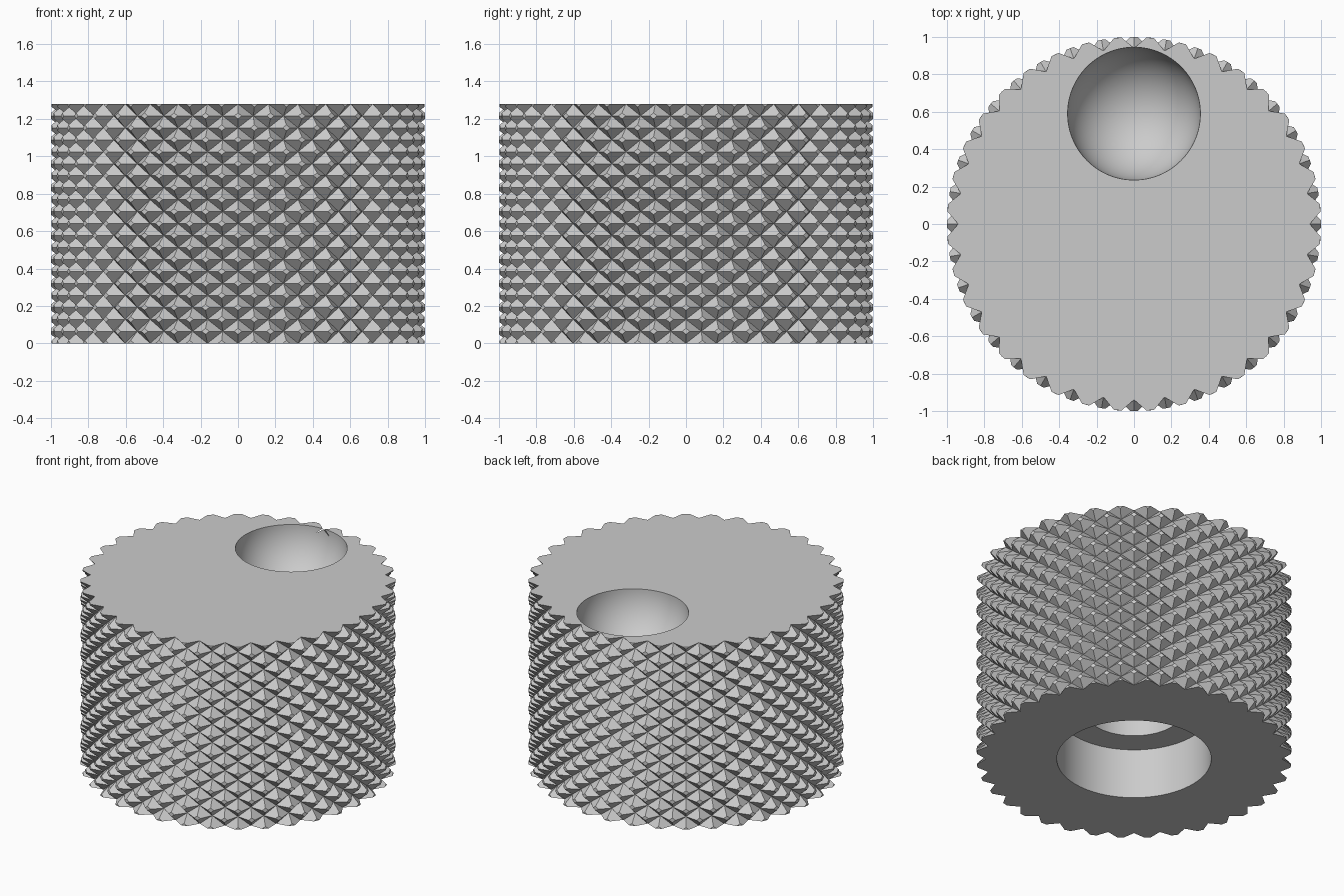
import bpy, bmesh, math
from mathutils import Vector

default = bpy.data.objects.get("Cube")
if default:
    bpy.data.objects.remove(default, do_unlink=True)

HEIGHT = 1.28
TEETH = 36                # pyramids around one ring
ROWS = 20                 # half rows up the side
ROOT, TIP, CUT = 0.94, 1.02, 1.0   # valley, ideal apex and trimmed radii

grey = bpy.data.materials.new("light_grey")
grey.use_nodes = True
colour = (0.6, 0.6, 0.6, 1)
grey.diffuse_color = colour
grey.node_tree.nodes["Principled BSDF"].inputs["Base Color"].default_value = colour


def grid_point(i, j, radius):
    a = math.pi * i / TEETH
    return Vector((radius * math.cos(a), radius * math.sin(a), j * HEIGHT / ROWS))


# Knurled side: staggered diamond pyramids with trimmed tips
bm = bmesh.new()
trim = (CUT - ROOT) / (TIP - ROOT)
for j in range(ROWS + 1):
    for i in range(2 * TEETH):
        if (i + j) % 2 == 0:
            continue
        apex = grid_point(i, j, TIP)
        base = [grid_point(i + di, j + dj, ROOT)
                for di, dj in ((-1, 0), (0, -1), (1, 0), (0, 1))]
        low = [bm.verts.new(p) for p in base]
        high = [bm.verts.new(p.lerp(apex, trim)) for p in base]
        bm.faces.new(high)
        for k in range(4):
            n = (k + 1) % 4
            bm.faces.new((low[k], low[n], high[n], high[k]))
bmesh.ops.remove_doubles(bm, verts=bm.verts[:], dist=1e-4)

# Flat ends: slice the side and cap it
for z, up in ((0, -1), (HEIGHT, 1)):
    bmesh.ops.bisect_plane(bm, geom=bm.verts[:] + bm.edges[:] + bm.faces[:],
                           dist=1e-5, plane_co=(0, 0, z), plane_no=(0, 0, up),
                           clear_outer=True)
bmesh.ops.holes_fill(bm, edges=[e for e in bm.edges if e.is_boundary], sides=0)
bmesh.ops.recalc_face_normals(bm, faces=bm.faces[:])
mesh = bpy.data.meshes.new("knurled_knob")
bm.to_mesh(mesh)
bm.free()
mesh.materials.append(grey)
knob = bpy.data.objects.new("knurled_knob", mesh)
bpy.context.collection.objects.link(knob)


def carve(name):
    """Cut the active primitive out of the knob, then drop it."""
    cutter = bpy.context.object
    cutter.name = name
    cutter.hide_render = True
    cutter.data.materials.append(grey)
    mod = knob.modifiers.new(name, "BOOLEAN")
    mod.operation = "DIFFERENCE"
    mod.solver = "EXACT"
    mod.object = cutter
    bpy.ops.object.select_all(action="DESELECT")
    knob.select_set(True)
    bpy.context.view_layer.objects.active = knob
    bpy.ops.object.modifier_apply(modifier=mod.name)
    bpy.data.objects.remove(cutter, do_unlink=True)


def bore(name, radius, top):
    bpy.ops.mesh.primitive_cylinder_add(vertices=96, radius=radius, depth=top + 0.2,
                                        location=(0, 0, (top - 0.2) / 2))
    carve(name)


# Stepped bore in the underside
bore("wide_bore", 0.49, 0.35)
bore("narrow_bore", 0.31, 0.8)

# Round finger dimple near the back of the top
bpy.ops.mesh.primitive_uv_sphere_add(segments=96, ring_count=48, radius=0.355,
                                     location=(0, 0.59, HEIGHT + 0.003))
carve("finger_dimple")

bpy.ops.object.shade_smooth_by_angle(angle=math.radians(20))
